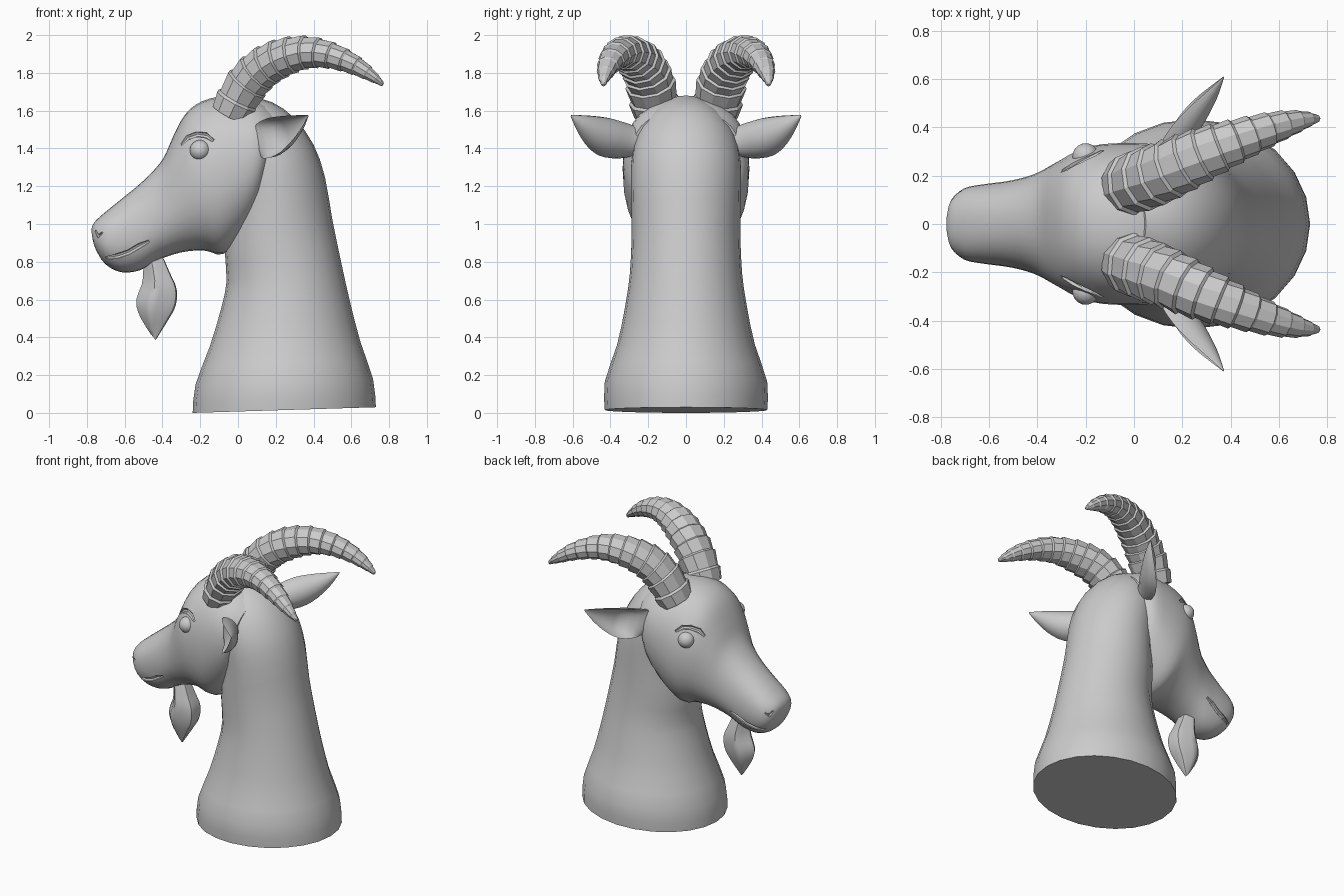
import bpy, bmesh, math
from mathutils import Vector as V
from mathutils.bvhtree import BVHTree

if "Cube" in bpy.data.objects:
    bpy.data.objects.remove(bpy.data.objects["Cube"])


def loft(name, rings, angle=35):
    """Skin closed rings of points, cap both ends."""
    bm = bmesh.new()
    vs = [[bm.verts.new(p) for p in r] for r in rings]
    n = len(vs[0])
    for a, b in zip(vs, vs[1:]):
        for i in range(n):
            j = (i + 1) % n
            bm.faces.new((a[i], a[j], b[j], b[i]))
    bm.faces.new(vs[0][::-1])
    bm.faces.new(vs[-1])
    bmesh.ops.recalc_face_normals(bm, faces=bm.faces)
    me = bpy.data.meshes.new(name)
    bm.to_mesh(me)
    bm.free()
    ob = bpy.data.objects.new(name, me)
    bpy.context.collection.objects.link(ob)
    if angle:
        smooth(ob, angle)
    return ob


def smooth(ob, angle):
    bpy.ops.object.select_all(action='DESELECT')
    ob.select_set(True)
    bpy.context.view_layer.objects.active = ob
    bpy.ops.object.shade_smooth_by_angle(angle=math.radians(angle))


def sample(rows, u):
    """Catmull-Rom through rows of numbers, u in 0..1."""
    m = len(rows) - 1
    k = min(int(u * m), m - 1)
    t = u * m - k
    p = [rows[max(0, min(m, k + d))] for d in (-1, 0, 1, 2)]
    return [0.5 * (2 * b + (c - a) * t + (2 * a - 5 * b + 4 * c - d) * t * t
                   + (3 * b - a - 3 * c + d) * t ** 3) for a, b, c, d in zip(*p)]


def body(name, rows, n, steps, power):
    """Loft from rows of (x1, z1, x2, z2, half width) - two profile lines and a width."""
    rings = []
    for i in range(steps + 1):
        x1, z1, x2, z2, w = sample(rows, i / steps)
        c, a = V((x1 + x2, 0, z1 + z2)) / 2, V((x1 - x2, 0, z1 - z2)) / 2
        ring = []
        for k in range(n):
            q = math.tau * k / n
            f = [math.copysign(abs(v) ** power, v) for v in (math.cos(q), math.sin(q))]
            ring.append(c + a * f[0] + V((0, w * f[1], 0)))
        rings.append(ring)
    return loft(name, rings, 40)


def ring_at(p, t, r, wide=1, n=10):
    t = t.normalized()
    side = (V((0, 1, 0)) - t * t.y).normalized()
    up = t.cross(side)
    return [p + side * (r * wide * math.cos(math.tau * k / n))
            + up * (r * math.sin(math.tau * k / n)) for k in range(n)]


def mirror(ob):
    m = ob.modifiers.new('mirror', 'MIRROR')
    m.use_axis = (False, True, False)
    m.use_mirror_merge = False
    c = bpy.data.objects.get('mirror_centre')
    if c is None:
        c = bpy.data.objects.new('mirror_centre', None)
        bpy.context.collection.objects.link(c)
        c.hide_render = True
    m.mirror_object = c


# Neck
body('neck', [
    (.73, .03, -.24, 0, .43), (.715, .18, -.225, .15, .43), (.65, .37, -.15, .35, .365),
    (.595, .58, -.09, .55, .322), (.55, .78, -.06, .70, .297), (.50, 1.02, -.07, .86, .288),
    (.46, 1.25, -.05, 1.05, .29), (.40, 1.42, -.05, 1.2, .29), (.30, 1.56, -.08, 1.3, .27),
    (.18, 1.645, -.1, 1.4, .22), (.05, 1.68, -.1, 1.5, .14)], 24, 20, 1)

# Head
head = body('head', [
    (-.777, .97, -.77, .92, .04), (-.76, 1.01, -.755, .87, .10), (-.70, 1.065, -.705, .79, .148),
    (-.62, 1.13, -.62, .745, .165), (-.50, 1.23, -.52, .755, .18), (-.40, 1.34, -.42, .81, .208),
    (-.345, 1.46, -.30, .85, .255), (-.28, 1.58, -.18, .86, .305), (-.19, 1.65, -.08, .84, .33),
    (-.05, 1.68, .03, .93, .335), (.10, 1.66, .11, 1.06, .325), (.20, 1.60, .13, 1.2, .28)],
    32, 33, .9)
tree = BVHTree.FromPolygons([v.co[:] for v in head.data.vertices],
                            [p.vertices[:] for p in head.data.polygons])


def on_head(x, z, s=1):
    hit = tree.ray_cast(V((x, s, z)), V((0, -s, 0)))[0]
    return hit if hit else V((x, .06 * s, z))


# Mouth, nostril and brow grooves cut into the head
grooves = [([(-.70, .822), (-.64, .83), (-.58, .85), (-.52, .885), (-.47, .91)], .015),
           ([(-.755, .965), (-.74, .935), (-.715, .955)], .012),
           ([(-.30, 1.42), (-.27, 1.455), (-.22, 1.475), (-.17, 1.47), (-.13, 1.44)], .016)]
for line, r in grooves:
    for s in (1, -1):
        pts = [on_head(x, z, s) for x, z in line]
        rings = []
        for i, p in enumerate(pts):
            t = pts[min(i + 1, len(pts) - 1)] - pts[max(i - 1, 0)]
            rings.append(ring_at(p, t, r * (.5 if i in (0, len(pts) - 1) else 1), 1, 8))
        cutter = loft('groove_cutter', rings, None)
        m = head.modifiers.new('groove', 'BOOLEAN')
        m.object, m.operation, m.solver = cutter, 'DIFFERENCE', 'EXACT'
        bpy.context.view_layer.objects.active = head
        bpy.ops.object.modifier_apply(modifier=m.name)
        bpy.data.objects.remove(cutter)
smooth(head, 40)

# Eyes
eye_at = on_head(-.20, 1.39)
bpy.ops.mesh.primitive_uv_sphere_add(segments=24, ring_count=16, radius=.055,
                                     location=eye_at - V((0, .022, 0)))
eye = bpy.context.object
eye.name = 'eyes'
smooth(eye, 60)
mirror(eye)

# Horns: stacked flared segments along a curved path (x, y, z, radius)
path = [(-.04, .155, 1.58, .115), (.04, .185, 1.73, .117), (.13, .22, 1.825, .113),
        (.24, .27, 1.882, .105), (.36, .32, 1.908, .09), (.48, .365, 1.895, .074),
        (.60, .405, 1.85, .057), (.70, .43, 1.79, .036), (.765, .437, 1.74, .012)]
rings, segs = [], 14
for k in range(segs):
    for f, flare in ((0.02, .94), (.9, 1.04)):
        u = (k + f) / segs
        x, y, z, r = sample(path, u)
        t = V(sample(path, min(u + .02, 1))[:3]) - V(sample(path, max(u - .02, 0))[:3])
        rings.append(ring_at(V((x, y, z)), t, r * flare, 1.12, 10))
rings.append(ring_at(V((.767, .437, 1.735)), V((.5, 0, -.4)), .008, 1, 10))
mirror(loft('horns', rings, 22))

# Ears: cupped leaf (x, y, z, half height) with an outer and a shallower inner arc
leaf = [(.10, .25, 1.43, .075), (.12, .34, 1.44, .098), (.175, .43, 1.46, .105),
        (.24, .50, 1.49, .085), (.31, .56, 1.53, .048), (.37, .61, 1.573, .004)]
d = V((.57, .77, .32)).normalized()
up = (V((0, 0, 1)) - d * d.z).normalized()
back = V((.8, -.6, 0))
rings = []
for i in range(13):
    x, y, z, h = sample(leaf, i / 12)
    p = V((x, y, z))
    depth_in = .75 * min(1, max(-.3, (i - 2) / 3))
    arc = [math.pi * k / 10 for k in range(11)]
    outer = [p + up * h * math.cos(a) + back * h * 1.0 * math.sin(a) for a in arc]
    inner = [p + up * h * .93 * math.cos(a) + back * h * depth_in * math.sin(a)
             for a in arc[-2:0:-1]]
    rings.append(outer + inner)
mirror(loft('ears', rings, 50))

# Beard: rippled tuft (x front, x back, z, half width)
tuft = [(-.50, -.39, .83, .05), (-.495, -.355, .75, .065), (-.50, -.32, .67, .078),
        (-.53, -.325, .58, .075), (-.515, -.37, .50, .055), (-.46, -.435, .40, .008)]
rings = []
for i in range(13):
    x0, x1, z, w = sample(tuft, i / 12)
    ring = []
    for k in range(20):
        q = math.tau * k / 20
        f = 1 + .09 * math.cos(5 * q)
        ring.append(V(((x0 + x1) / 2 + (x0 - x1) / 2 * math.cos(q) * f, w * math.sin(q) * f,
                       z + .015 * math.cos(q))))
    rings.append(ring)
loft('beard', rings, 40)
